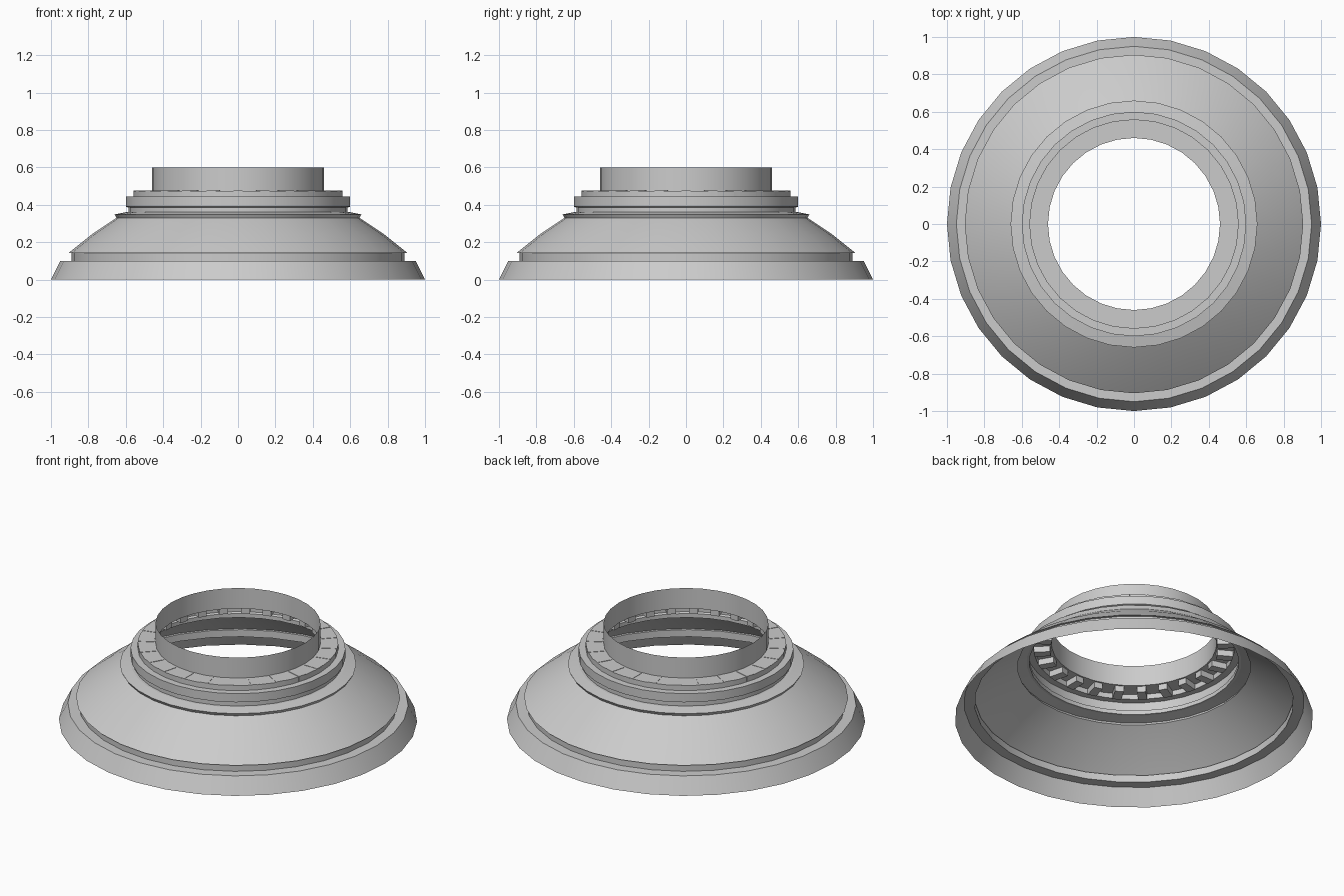
import bpy, bmesh, math
from mathutils import Matrix

if "Cube" in bpy.data.objects:
    bpy.data.objects.remove(bpy.data.objects["Cube"])

SIDES = 32


def finish(name, bm):
    me = bpy.data.meshes.new(name)
    bm.normal_update()
    bm.to_mesh(me)
    bm.free()
    ob = bpy.data.objects.new(name, me)
    bpy.context.collection.objects.link(ob)
    bpy.ops.object.select_all(action='DESELECT')
    ob.select_set(True)
    bpy.context.view_layer.objects.active = ob
    bpy.ops.object.shade_smooth_by_angle(angle=math.radians(20))
    return ob


def lathe(name, profile):
    """Revolve an open (radius, height) profile, listed bottom to top, into a thin shell."""
    bm = bmesh.new()
    rings = []
    for r, z in profile:
        rings.append([bm.verts.new((r * math.cos(math.tau * i / SIDES),
                                    r * math.sin(math.tau * i / SIDES), z))
                      for i in range(SIDES)])
    for a, b in zip(rings, rings[1:]):
        for i in range(SIDES):
            j = (i + 1) % SIDES
            bm.faces.new((a[i], a[j], b[j], b[i]))
    return finish(name, bm)


# flared foot with a flat ledge and short riser
lathe("base_rim", [(1.0, 0), (0.95, 0.10), (0.89, 0.10), (0.89, 0.143)])

# sloping skirt, slightly bulged, with overhanging lower lip and top lip
lathe("skirt", [(0.89, 0.143), (0.905, 0.143), (0.78, 0.243), (0.65, 0.33),
                (0.66, 0.348), (0.60, 0.36)])

# stepped collar
lathe("collar", [(0.60, 0.36), (0.585, 0.36), (0.585, 0.385), (0.60, 0.39),
                 (0.60, 0.443), (0.56, 0.443), (0.56, 0.474), (0.46, 0.474)])

# upright neck tube, open at both ends
lathe("neck", [(0.46, 0.474), (0.46, 0.60)])

# ring of small lugs under the collar top
lugs = bmesh.new()
COUNT = 24
for k in range(COUNT):
    m = (Matrix.Rotation(math.tau * k / COUNT, 4, 'Z')
         @ Matrix.Translation((0.513, 0, 0.457))
         @ Matrix.Diagonal((0.09, 0.05, 0.038, 1)))
    bmesh.ops.create_cube(lugs, size=1, matrix=m)
finish("lug_ring", lugs)
